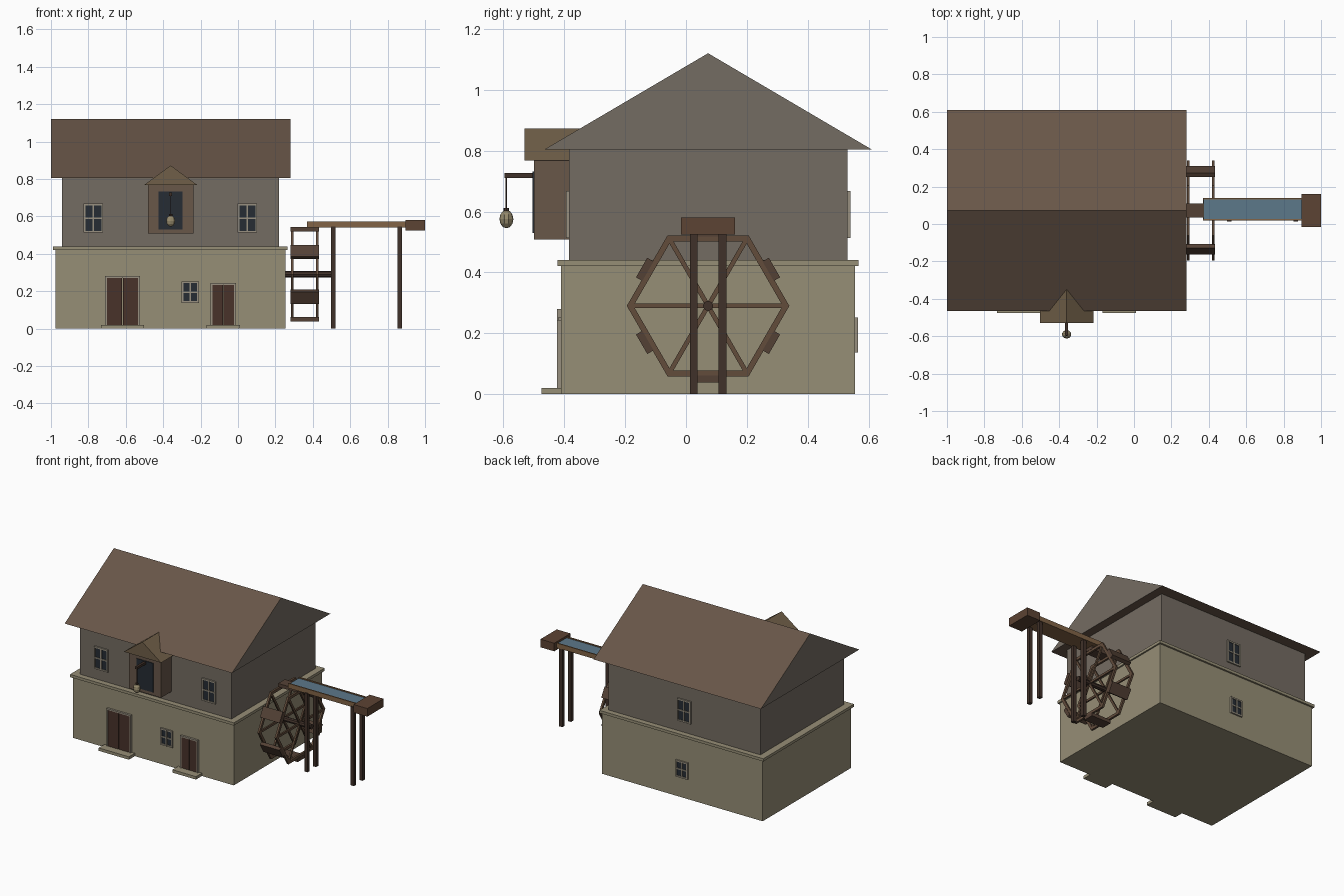
import bpy, bmesh
from math import sin, cos, pi, radians
from mathutils import Vector, Matrix

if "Cube" in bpy.data.objects:
    bpy.data.objects.remove(bpy.data.objects["Cube"])


def mat(name, r, g, b):
    m = bpy.data.materials.new(name)
    m.diffuse_color = [(c / 255 / 12.92 if c < 10 else ((c / 255 + .055) / 1.055) ** 2.4) for c in (r, g, b)] + [1]
    m.use_nodes = True
    m.node_tree.nodes["Principled BSDF"].inputs["Base Color"].default_value = m.diffuse_color
    return m


STONE = mat("stone", 150, 142, 118)
PLASTER = mat("plaster", 116, 108, 98)
ROOF = mat("roof_tile", 104, 86, 72)
BOARD = mat("board", 104, 87, 73)
DORMER = mat("dormer_shingle", 112, 95, 72)
GLASS = mat("glass", 38, 44, 52)
FRAME = mat("frame", 152, 144, 128)
DOOR = mat("door", 72, 50, 42)
DARK = mat("dark_wood", 64, 49, 41)
WOOD = mat("wheel_wood", 98, 76, 59)
PADDLE = mat("paddle_wood", 84, 65, 53)
FLUME = mat("flume_wood", 130, 100, 70)
TANK = mat("tank_wood", 92, 67, 51)
WATER = mat("water", 92, 120, 138)
SACK = mat("sack", 150, 138, 108)


def finish(name, bm, *mats):
    bmesh.ops.recalc_face_normals(bm, faces=bm.faces)
    me = bpy.data.meshes.new(name)
    bm.to_mesh(me)
    bm.free()
    for m in mats:
        me.materials.append(m)
    ob = bpy.data.objects.new(name, me)
    bpy.context.collection.objects.link(ob)
    return ob


def add_box(bm, x, y, z, index=0):
    c = Vector(((x[0] + x[1]) / 2, (y[0] + y[1]) / 2, (z[0] + z[1]) / 2))
    s = (x[1] - x[0], y[1] - y[0], z[1] - z[0])
    r = bmesh.ops.create_cube(bm, size=1, matrix=Matrix.Translation(c) @ Matrix.Diagonal((*s, 1)))
    for f in {f for v in r["verts"] for f in v.link_faces}:
        f.material_index = index


def box(name, x, y, z, m):
    bm = bmesh.new()
    add_box(bm, x, y, z)
    return finish(name, bm, m)


def prism(name, tri, direction, side_mat, end_mat):
    bm = bmesh.new()
    f = bm.faces.new([bm.verts.new(p) for p in tri])
    r = bmesh.ops.extrude_face_region(bm, geom=[f])
    bmesh.ops.translate(bm, vec=direction, verts=[v for v in r["geom"] if isinstance(v, bmesh.types.BMVert)])
    if not f.is_valid or len(bm.faces) < 5:
        bm.faces.new(bm.verts[:3])
    for f in bm.faces:
        f.material_index = 1 if len(f.verts) == 3 else 0
    return finish(name, bm, side_mat, end_mat)


def rod(bm, a, b, r, sides=8, index=0):
    a, b = Vector(a), Vector(b)
    d = b - a
    M = Matrix.Translation((a + b) / 2) @ d.to_track_quat('Z', 'Y').to_matrix().to_4x4()
    res = bmesh.ops.create_cone(bm, cap_ends=True, segments=sides, radius1=r, radius2=r, depth=d.length, matrix=M)
    for f in {f for v in res["verts"] for f in v.link_faces}:
        f.material_index = index


def window(name, cx, cz, w, h, wall, out):
    # glass pane plus frame and cross bars; out is -1 for front, 1 for back
    bm = bmesh.new()
    t = .01

    def part(x, z, d, i):
        add_box(bm, x, sorted((wall - out * .01, wall + out * d)), z, i)
    x0, x1, z0, z1 = cx - w / 2, cx + w / 2, cz - h / 2, cz + h / 2
    part((x0 + t, x1 - t), (z0 + t, z1 - t), .004, 0)
    for x in ((x0, x0 + t), (x1 - t, x1), (cx - .004, cx + .004)):
        part(x, (z0, z1), .01, 1)
    for z in ((z0, z0 + t), (z1 - t, z1), (cz - .004, cz + .004)):
        part((x0 + t, x1 - t), z, .0095, 1)
    finish(name, bm, GLASS, FRAME)


def door(name, x0, x1, top):
    bm = bmesh.new()
    t, c = .009, (x0 + x1) / 2
    for x in ((x0 + t, c - .002), (c + .002, x1 - t)):
        add_box(bm, x, (-.42, -.408), (.015, top - t), 0)
    for x in ((x0, x0 + t), (x1 - t, x1)):
        add_box(bm, x, (-.424, -.408), (.015, top), 1)
    add_box(bm, (x0 + t, x1 - t), (-.424, -.408), (top - t, top), 1)
    finish(name, bm, DOOR, FRAME)
    box(name + "_step", (x0 - .023, x1 + .023), (-.475, -.40), (0, .02), STONE)


# house body
box("lower_storey", (-.975, .255), (-.41, .555), (0, .425), STONE)
box("stone_ledge", (-.988, .265), (-.423, .567), (.421, .44), STONE)
box("upper_storey", (-.94, .22), (-.385, .53), (.43, .806), PLASTER)
prism("main_roof", [(-1, -.465, .804), (-1, .61, .804), (-1, .0725, 1.12)], (1.28, 0, 0), ROOF, PLASTER)

# windows and doors
for i, cx in enumerate((-.773, .05)):
    window(f"front_upper_window_{i + 1}", cx, .59, .105, .155, -.385, -1)
window("front_lower_window", -.255, .195, .092, .115, -.41, -1)
window("back_upper_window", -.36, .59, .105, .155, .53, 1)
window("back_lower_window", -.36, .195, .092, .115, .555, 1)
door("double_door", -.71, -.525, .28)
door("small_door", -.146, -.012, .243)

# hoist dormer
box("dormer_body", (-.482, -.238), (-.50, -.37), (.508, .775), BOARD)
prism("dormer_roof", [(-.503, -.53, .767), (-.217, -.53, .767), (-.36, -.53, .872)], (0, .2, 0), DORMER, DORMER)
box("hoist_opening", (-.425, -.296), (-.504, -.495), (.53, .732), GLASS)
box("hoist_beam", (-.368, -.352), (-.597, -.49), (.71, .727), DARK)
bm = bmesh.new()
rod(bm, (-.36, -.59, .60), (-.36, -.59, .712), .0025, 6)
rod(bm, (-.36, -.59, .60), (-.36, -.59, .612), .009, 8)
finish("hoist_rope", bm, DARK)
bm = bmesh.new()
bmesh.ops.create_uvsphere(bm, u_segments=10, v_segments=6, radius=1,
                          matrix=Matrix.Translation((-.36, -.59, .575)) @ Matrix.Diagonal((.025, .023, .03, 1)))
finish("grain_sack", bm, SACK)

# water wheel: two hexagonal rims with spokes, paddles on the flats
CY, CZ, R = .0725, .29, .256


def polar(x, r, deg):
    return Vector((x, CY + r * cos(radians(deg)), CZ + r * sin(radians(deg))))


def bar(bm, a, b, w, depth, axis_x=True):
    # square beam between two points in the wheel plane
    d = b - a
    u = d.normalized()
    M = Matrix((Vector((1, 0, 0)), u, Vector((1, 0, 0)).cross(u))).transposed().to_4x4()
    M.translation = (a + b) / 2
    bmesh.ops.create_cube(bm, size=1, matrix=M @ Matrix.Diagonal((w, d.length, depth, 1)))


for n, x in (("inner", .291), ("outer", .423)):
    bm = bmesh.new()
    for k in range(6):   # mitred rim segment
        ring = [[bm.verts.new(polar(x + dx, r, 60 * (k + j)))
                 for dx, r in ((-.007, R - .011), (.007, R - .011), (.007, R + .011), (-.007, R + .011))]
                for j in (0, 1)]
        for i in range(4):
            j = (i + 1) % 4
            bm.faces.new((ring[0][i], ring[0][j], ring[1][j], ring[1][i]))
    bmesh.ops.remove_doubles(bm, verts=bm.verts, dist=.0005)
    finish(f"{n}_wheel_rim", bm, WOOD)
    bm = bmesh.new()
    for k in range(6):
        bar(bm, polar(x, .01, 60 * k), polar(x, R - .005, 60 * k), .011, .015)
    finish(f"{n}_wheel_spokes", bm, WOOD)
bm = bmesh.new()
for k in range(6):
    c = polar(.357, .24, 30 + 60 * k)
    t = Vector((0, -sin(radians(30 + 60 * k)), cos(radians(30 + 60 * k)))) * .037
    bar(bm, c - t, c + t, .15, .024)
finish("wheel_paddles", bm, PADDLE)
bm = bmesh.new()
rod(bm, (.23, CY, CZ), (.515, CY, CZ), .017, 8)
finish("wheel_axle", bm, DARK)

# flume, supports and head tank
bm = bmesh.new()
add_box(bm, (.37, .90), (.018, .138), (.54, .55))
for y in ((.018, .026), (.13, .138)):
    add_box(bm, (.37, .90), y, (.54, .573))
finish("flume_trough", bm, FLUME)
box("flume_water", (.372, .90), (.024, .132), (.548, .566), WATER)
box("head_tank", (.895, 1.0), (-.016, .161), (.524, .58), TANK)
for i, x in enumerate((.51, .865)):
    for j, y in enumerate((.025, .12)):
        box(f"flume_post_{i + 1}_{j + 1}", (x - .012, x + .012), (y - .0125, y + .0125), (0, .545), DARK)
